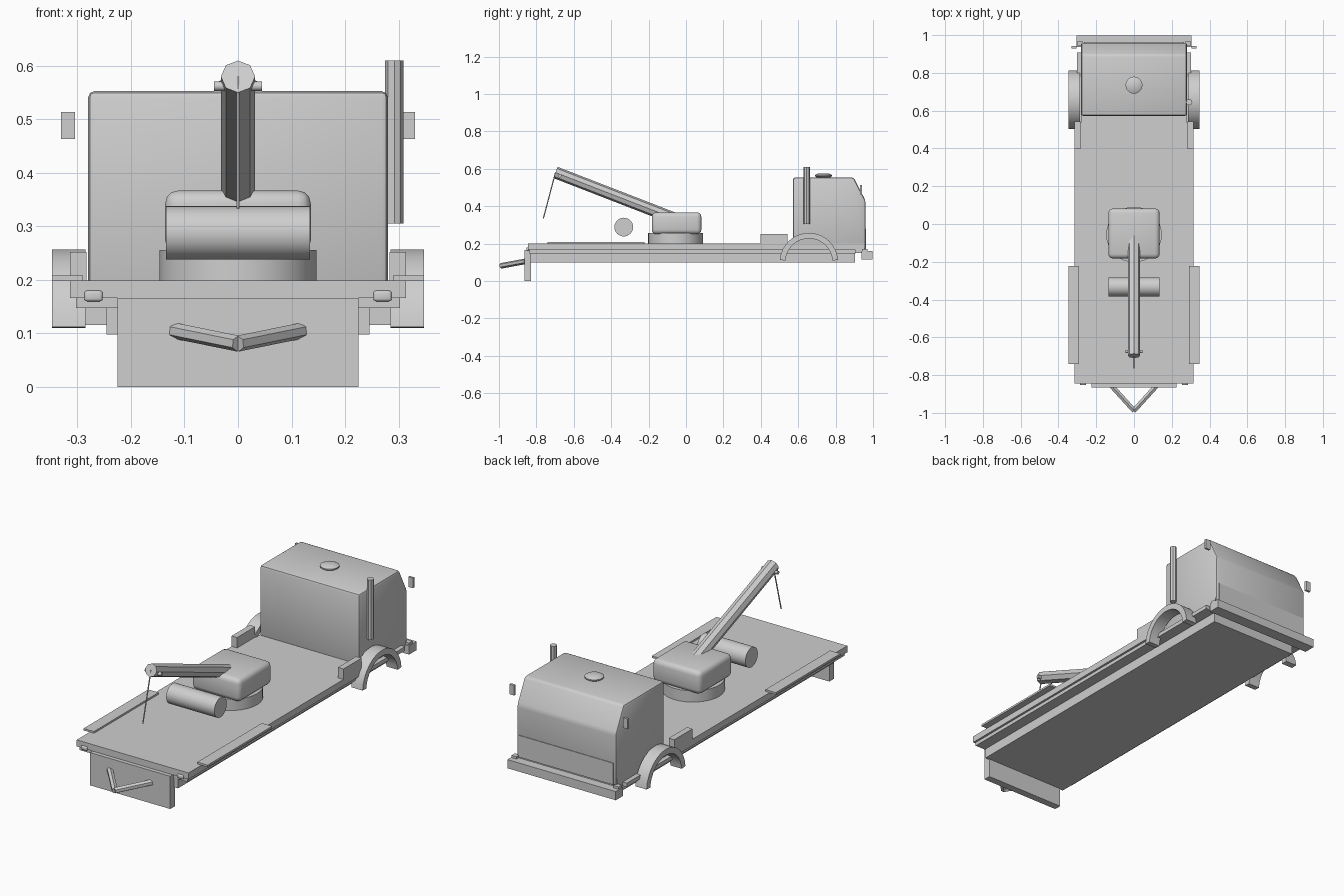
import bpy, bmesh, math
from mathutils import Vector

if "Cube" in bpy.data.objects:
    bpy.data.objects.remove(bpy.data.objects["Cube"])

grey = bpy.data.materials.new("plain_grey")
grey.diffuse_color = (0.62, 0.62, 0.62, 1)
grey.use_nodes = True
grey.node_tree.nodes["Principled BSDF"].inputs["Base Color"].default_value = grey.diffuse_color


def finish(name, bm, smooth=False):
    bmesh.ops.recalc_face_normals(bm, faces=bm.faces)
    me = bpy.data.meshes.new(name)
    bm.to_mesh(me)
    bm.free()
    me.materials.append(grey)
    ob = bpy.data.objects.new(name, me)
    bpy.context.collection.objects.link(ob)
    if smooth:
        bpy.ops.object.select_all(action='DESELECT')
        ob.select_set(True)
        bpy.context.view_layer.objects.active = ob
        bpy.ops.object.shade_smooth_by_angle(angle=math.radians(40))
    return ob


def bevel(bm, width, segments):
    bmesh.ops.bevel(bm, geom=bm.edges[:], offset=width, segments=segments,
                    affect='EDGES', profile=0.5)


def box(name, x, y, z, round_by=0, segments=3):
    bm = bmesh.new()
    bmesh.ops.create_cube(bm, size=1)
    for v in bm.verts:
        v.co = [(r[0] + r[1]) / 2 + c * (r[1] - r[0]) for r, c in zip((x, y, z), v.co)]
    if round_by:
        bevel(bm, round_by, segments)
    return finish(name, bm, round_by > 0)


def rod(name, a, b, radius, sides=8, smooth=False, turn=0.0):
    a, b = Vector(a), Vector(b)
    d = b - a
    up = Vector((0, 0, 1)) if abs(d.normalized().z) < 0.95 else Vector((0, 1, 0))
    u = (up - d * up.dot(d) / d.length_squared).normalized()
    w = d.normalized().cross(u)
    bm = bmesh.new()
    rings = []
    for p in (a, b):
        rings.append([bm.verts.new(p + radius * (u * math.cos(t) + w * math.sin(t)))
                      for t in (turn + 2 * math.pi * i / sides for i in range(sides))])
    for i in range(sides):
        j = (i + 1) % sides
        bm.faces.new((rings[0][i], rings[0][j], rings[1][j], rings[1][i]))
    for r in rings:
        bm.faces.new(r)
    return finish(name, bm, smooth)


def extrude_x(name, profile, x0, x1, round_by=0, smooth=False):
    bm = bmesh.new()
    f = bm.faces.new([bm.verts.new((x0, y, z)) for y, z in profile])
    out = bmesh.ops.extrude_face_region(bm, geom=[f])['geom']
    bmesh.ops.translate(bm, vec=(x1 - x0, 0, 0),
                        verts=[g for g in out if isinstance(g, bmesh.types.BMVert)])
    if round_by:
        bevel(bm, round_by, 2)
    return finish(name, bm, smooth)


# Chassis, running slab and bed
box("chassis", (-0.246, 0.246), (-0.83, 0.905), (0.098, 0.15))
box("running_slab", (-0.303, 0.303), (-0.835, 0.91), (0.148, 0.168))
box("bed", (-0.314, 0.314), (-0.842, 0.54), (0.166, 0.199))
box("cab_floor", (-0.28, 0.28), (0.53, 0.955), (0.15, 0.199))
box("bumper", (-0.304, 0.304), (0.94, 1.0), (0.116, 0.16))
box("rear_plate", (-0.225, 0.225), (-0.862, -0.825), (0, 0.166))

# Cab with sloped windscreen and lower panel
extrude_x("cab", [(0.575, 0.165), (0.962, 0.165), (0.962, 0.43), (0.90, 0.553), (0.575, 0.553)],
          -0.28, 0.28, 0.012, True)
box("cab_front_panel", (-0.265, 0.265), (0.955, 0.965), (0.17, 0.28))

# Roof beacon, a squat turned profile
profile = [(0.03, 0.55), (0.045, 0.56), (0.045, 0.566), (0.028, 0.575)]
bm = bmesh.new()
n = 20
rings = [[bm.verts.new((r * math.cos(2 * math.pi * i / n), 0.738 + r * math.sin(2 * math.pi * i / n), z))
          for i in range(n)] for r, z in profile]
for lo, hi in zip(rings, rings[1:]):
    for i in range(n):
        bm.faces.new((lo[i], lo[(i + 1) % n], hi[(i + 1) % n], hi[i]))
bm.faces.new(rings[0])
bm.faces.new(rings[-1])
finish("beacon", bm, True)

# Exhaust stack on one side only
rod("exhaust_stack", (0.292, 0.648, 0.305), (0.292, 0.648, 0.61), 0.017, 8)

# Parts repeated on both sides
for s, side in ((-1, "left"), (1, "right")):
    def span(a, b):
        return tuple(sorted((s * a, s * b)))
    # Wheel arch
    arc = [math.radians(4 + 172 * i / 16) for i in range(17)]
    outer = [(0.66 + 0.156 * math.cos(t), 0.101 + 0.156 * math.sin(t)) for t in arc]
    inner = [(0.66 + 0.126 * math.cos(t), 0.101 + 0.126 * math.sin(t)) for t in reversed(arc)]
    x0, x1 = span(0.285, 0.348)
    extrude_x("wheel_arch_" + side, outer + inner, x0, x1, 0, True)
    box("deck_locker_" + side, span(0.283, 0.314), (0.4, 0.545), (0.195, 0.252))
    box("side_board_" + side, span(0.29, 0.348), (-0.738, -0.22), (0.198, 0.208))
    box("mirror_" + side, span(0.305, 0.331), (0.932, 0.944), (0.463, 0.514))
    box("tail_light_" + side, span(0.253, 0.287), (-0.85, -0.835), (0.16, 0.18), 0.005)
    box("headlight_" + side, span(0.272, 0.3), (0.945, 0.972), (0.157, 0.172))
    rod("tow_bar_" + side, (s * 0.118, -0.855, 0.105), (0, -0.985, 0.081), 0.015, 6)

# Crane turntable, house and winch drum
rod("turntable", (0, -0.053, 0.195), (0, -0.053, 0.256), 0.147, 32, True)
box("crane_house", (-0.136, 0.136), (-0.18, 0.085), (0.25, 0.367), 0.024)
rod("winch_drum", (-0.135, -0.33, 0.288), (0.135, -0.33, 0.288), 0.05, 32, True)

# Boom, tip axle and cable
rod("boom", (0, -0.05, 0.33), (0, -0.695, 0.58), 0.032, 8)
rod("boom_tip_axle", (-0.045, -0.672, 0.562), (0.045, -0.672, 0.562), 0.009, 10, True)
rod("cable", (0, -0.695, 0.58), (0, -0.76, 0.334), 0.003, 6)

# Centre the tow bar tip and bumper on the length
bpy.context.view_layer.update()
ys = [v.co.y for o in bpy.data.objects for v in o.data.vertices]
shift = -(min(ys) + max(ys)) / 2
for o in bpy.data.objects:
    o.location.y += shift
